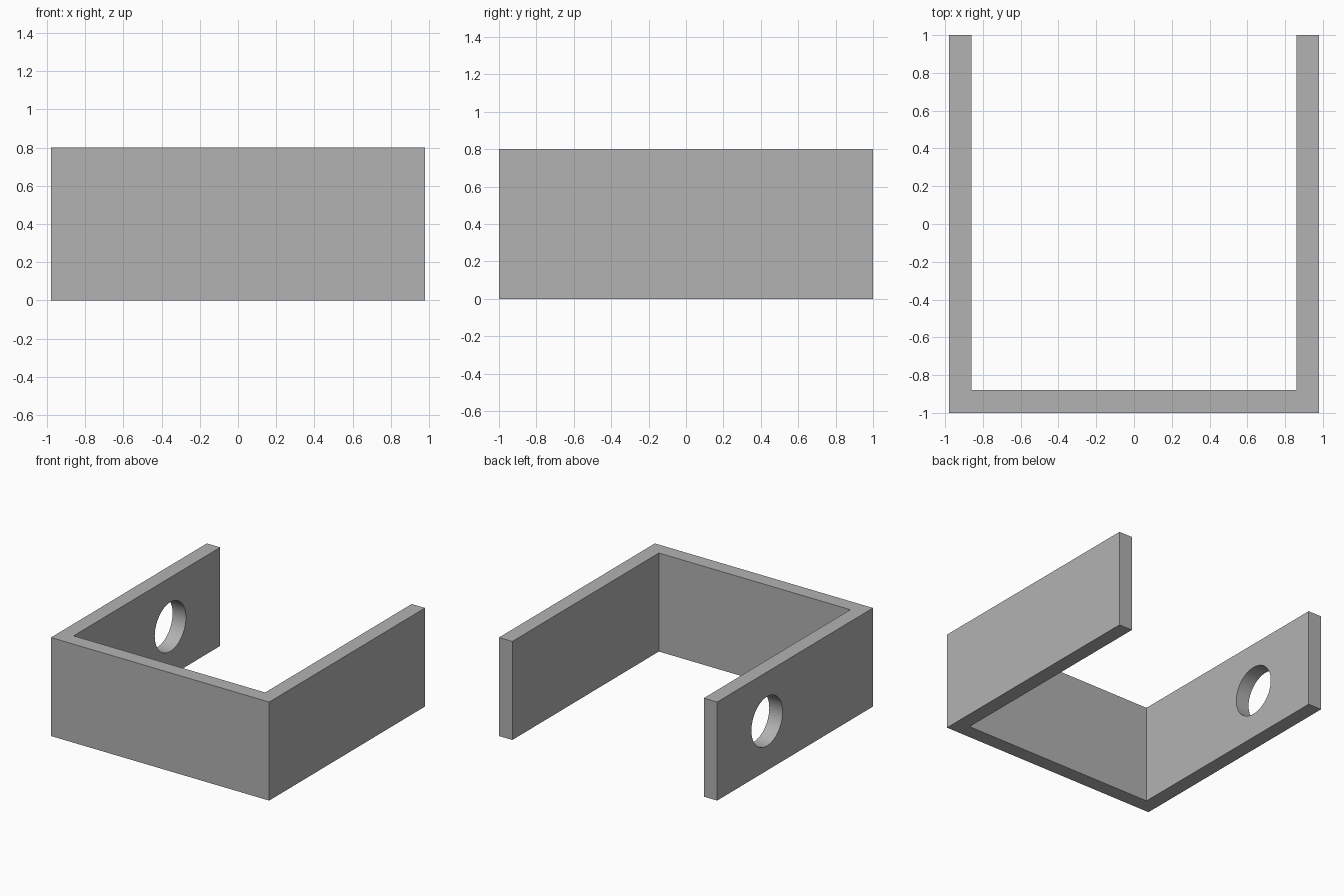
import bpy
import bmesh
from math import radians

if "Cube" in bpy.data.objects:
    bpy.data.objects.remove(bpy.data.objects["Cube"], do_unlink=True)

HALF_X, HALF_Y, HEIGHT, WALL = 0.98, 1.0, 0.8, 0.12
HOLE_Y, HOLE_RADIUS = 0.36, 0.2

# Plain grey material
grey = bpy.data.materials.new("grey")
grey.use_nodes = True
colour = (0.448, 0.448, 0.448, 1)
grey.diffuse_color = colour
grey.node_tree.nodes["Principled BSDF"].inputs["Base Color"].default_value = colour

# U-shaped bracket: outline extruded upward, open at the back
inner_x, inner_y = HALF_X - WALL, WALL - HALF_Y
outline = [(-HALF_X, -HALF_Y), (HALF_X, -HALF_Y), (HALF_X, HALF_Y), (inner_x, HALF_Y),
           (inner_x, inner_y), (-inner_x, inner_y), (-inner_x, HALF_Y), (-HALF_X, HALF_Y)]
bm = bmesh.new()
base = bm.faces.new([bm.verts.new((x, y, 0)) for x, y in outline])
top = bmesh.ops.extrude_face_region(bm, geom=[base])["geom"]
bmesh.ops.translate(bm, vec=(0, 0, HEIGHT),
                    verts=[v for v in top if isinstance(v, bmesh.types.BMVert)])
bmesh.ops.recalc_face_normals(bm, faces=bm.faces)
mesh = bpy.data.meshes.new("bracket")
bm.to_mesh(mesh)
bm.free()
mesh.materials.append(grey)
bracket = bpy.data.objects.new("bracket", mesh)
bpy.context.collection.objects.link(bracket)

# Round hole through the right wall
bpy.ops.mesh.primitive_cylinder_add(
    vertices=64, radius=HOLE_RADIUS, depth=WALL * 3,
    location=(WALL / 2 - HALF_X, HOLE_Y, HEIGHT / 2), rotation=(0, radians(90), 0))
cutter = bpy.context.object
cutter.name = "hole_cutter"
cutter.hide_render = True
cutter.data.materials.append(grey)

cut = bracket.modifiers.new("hole", "BOOLEAN")
cut.operation = "DIFFERENCE"
cut.solver = "EXACT"
cut.object = cutter
bpy.ops.object.select_all(action="DESELECT")
bracket.select_set(True)
bpy.context.view_layer.objects.active = bracket
bpy.ops.object.modifier_apply(modifier=cut.name)
bpy.data.objects.remove(cutter, do_unlink=True)

# Smooth hole lining with crisp corners
bpy.ops.object.shade_smooth_by_angle(angle=radians(30))
